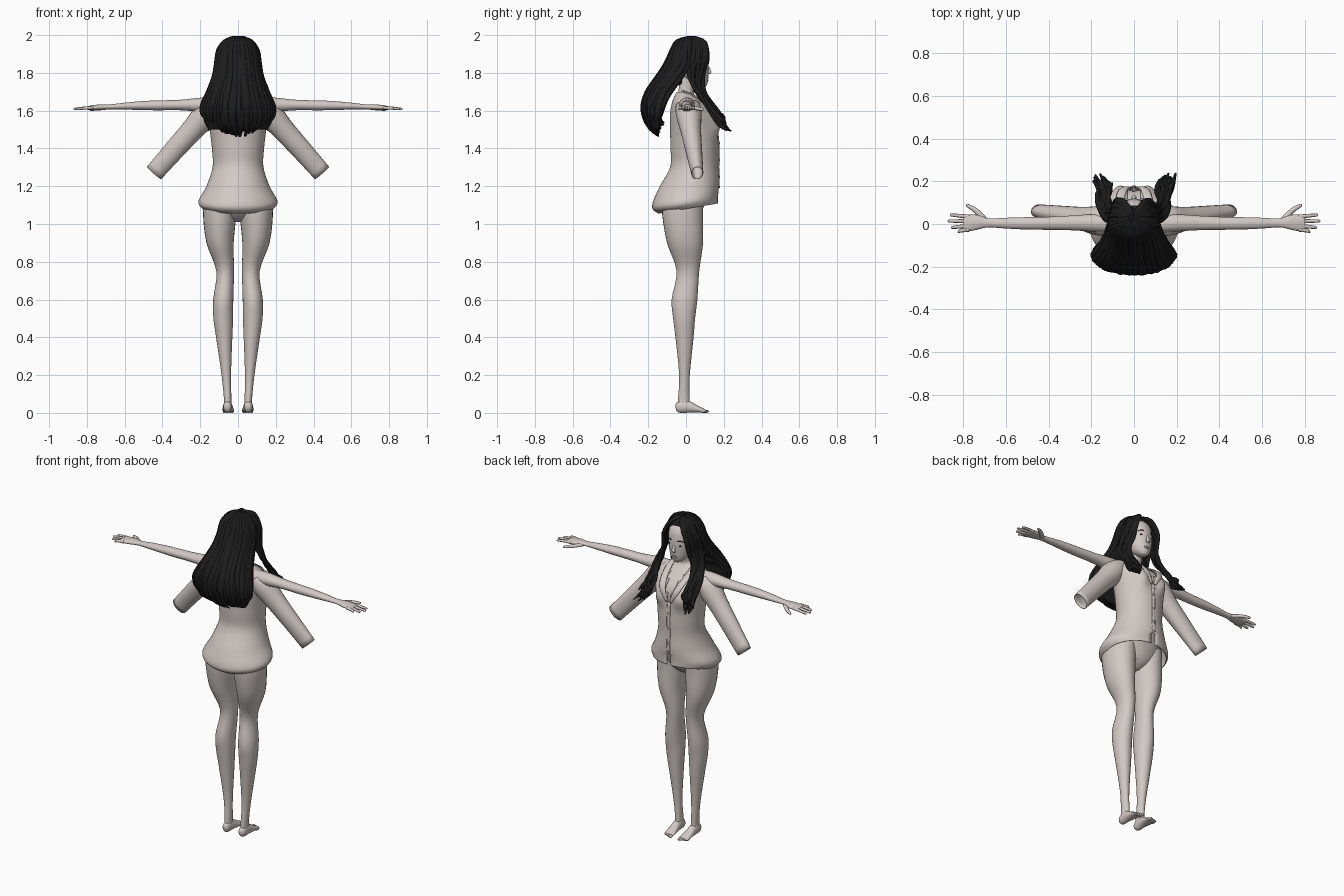
import bpy, bmesh, math, random
from mathutils import Vector

random.seed(4)
if "Cube" in bpy.data.objects:
    bpy.data.objects.remove(bpy.data.objects["Cube"])


def material(name, rgb):
    m = bpy.data.materials.new(name)
    m.use_nodes = True
    m.diffuse_color = (*rgb, 1)
    shader = m.node_tree.nodes["Principled BSDF"]
    shader.inputs["Base Color"].default_value = (*rgb, 1)
    shader.inputs["Roughness"].default_value = 0.7
    return m


IVORY = material("warm_ivory", (0.64, 0.58, 0.55))
BLACK = material("soft_black", (0.012, 0.012, 0.012))
X, Y, Z = Vector((1, 0, 0)), Vector((0, 1, 0)), Vector((0, 0, 1))


def spline(rows, sub):
    """Catmull-Rom interpolation of whole rows (position and radii)."""
    out = []
    for i in range(len(rows) - 1):
        p = [rows[max(i - 1, 0)], rows[i], rows[i + 1], rows[min(i + 2, len(rows) - 1)]]
        for s in range(sub):
            t = s / sub
            out.append([b + t * ((c - a) + t * ((2 * a - 5 * b + 4 * c - d)
                        + t * (3 * b - a - 3 * c + d))) / 2 for a, b, c, d in zip(*p)])
    return out + [list(rows[-1])]


def tube(bm, rows, ref=X, n=16, axis=None, caps=True, sub=4):
    """Loft ellipses along rows of (x, y, z, radius along ref, other radius)."""
    rows = spline(rows, sub)
    pts = [Vector(r[:3]) for r in rows]
    rings = []
    for i, r in enumerate(rows):
        t = axis or (pts[min(i + 1, len(pts) - 1)] - pts[max(i - 1, 0)]).normalized()
        a = (ref - t * ref.dot(t)).normalized()
        b = t.cross(a)
        angles = [math.tau * k / n for k in range(n)]
        rings.append([bm.verts.new(pts[i] + a * r[3] * math.cos(q) + b * r[4] * math.sin(q))
                      for q in angles])
    for lo, hi in zip(rings, rings[1:]):
        for k in range(n):
            bm.faces.new((lo[k], lo[(k + 1) % n], hi[(k + 1) % n], hi[k]))
    if caps:
        bm.faces.new(rings[0][::-1])
        bm.faces.new(rings[-1])


def ball(bm, centre, size):
    made = bmesh.ops.create_uvsphere(bm, u_segments=16, v_segments=10, radius=1)["verts"]
    for v in made:
        v.co = Vector(c + s * q for c, s, q in zip(centre, size, v.co))


def finish(name, bm, mat, mirror=False, thick=0):
    bmesh.ops.recalc_face_normals(bm, faces=bm.faces)
    for f in bm.faces:
        f.smooth = True
    me = bpy.data.meshes.new(name)
    bm.to_mesh(me)
    bm.free()
    me.materials.append(mat)
    ob = bpy.data.objects.new(name, me)
    bpy.context.collection.objects.link(ob)
    if mirror:
        ob.modifiers.new("Mirror", "MIRROR").use_mirror_merge = False
    if thick:
        ob.modifiers.new("Solidify", "SOLIDIFY").thickness = thick
    return ob


def bust(bm):
    for v in bm.verts:
        if v.co.y > 0.03:
            dx, dz = (abs(v.co.x) - 0.075) / 0.042, (v.co.z - 1.52) / 0.055
            v.co.y += 0.03 * math.exp(-dx * dx - dz * dz)


# Jacket body: flared hem, waist, bust, shoulders and open V neck
jacket_rows = [(0, .012, 1.08, .188, .158), (0, -.005, 1.12, .21, .175), (0, .015, 1.2, .167, .16),
               (0, .043, 1.3, .135, .128), (0, .045, 1.4, .138, .127), (0, .04, 1.5, .15, .125),
               (0, .035, 1.58, .165, .12), (0, .015, 1.64, .16, .09), (0, 0, 1.68, .1, .06),
               (0, 0, 1.7, .06, .05)]
bm = bmesh.new()
tube(bm, jacket_rows, n=50, axis=Z, caps=False, sub=6)
bust(bm)
cut = []
for f in bm.faces:
    c = f.calc_center_median()
    if c.y > 0 and (abs(c.x) < 0.33 * (c.z - 1.5) or (abs(c.x) < 0.01 and c.z < 1.16)):
        cut.append(f)
bmesh.ops.delete(bm, geom=cut, context="FACES")
for v in bm.verts:  # hem rises towards the front
    v.co.z += 0.17 * v.co.y * min(max((1.3 - v.co.z) / 0.2, 0), 1)
finish("jacket_body", bm, IVORY, thick=0.004)

# Lapels, front placket and buttons
bm = bmesh.new()
tube(bm, [(.06, -.02, 1.705, .012, .006), (.075, .065, 1.665, .018, .006),
          (.052, .16, 1.585, .02, .006), (.012, .17, 1.5, .008, .005)], n=10)
finish("lapel", bm, IVORY, mirror=True)
bm = bmesh.new()
tube(bm, [(0, .167, 1.5, .012, .004), (0, .173, 1.4, .012, .004), (0, .172, 1.3, .012, .004),
          (0, .175, 1.19, .012, .004)], n=8)
for z in (1.25, 1.34, 1.43):
    ball(bm, (0, 0.177, z), (0.007, 0.004, 0.007))
finish("placket", bm, IVORY)

# Empty sleeves hanging below the raised arms
bm = bmesh.new()
tube(bm, [(.13, .01, 1.63, .065, .045), (.17, .015, 1.58, .068, .068), (.24, .025, 1.5, .055, .06),
          (.33, .04, 1.4, .045, .055), (.445, .06, 1.27, .032, .05)], ref=Y, n=24, caps=False)
finish("sleeve", bm, IVORY, mirror=True, thick=0.004)

# Torso, pelvis and neck under the jacket
bm = bmesh.new()
inner = [(x, y, z, a - 0.01, b - 0.01) for x, y, z, a, b in jacket_rows[3:]]
tube(bm, [(0, -.01, 1.01, .03, .04), (0, -.015, 1.05, .12, .09), (0, -.02, 1.14, .18, .13)]
     + inner + [(0, .005, 1.73, .042, .042), (0, .02, 1.79, .042, .045)], n=40, axis=Z)
bust(bm)
finish("torso", bm, IVORY)

# Legs
bm = bmesh.new()
tube(bm, [(.095, -.015, 1.15, .085, .11), (.097, -.018, 1.05, .088, .108), (.095, -.005, .9, .072, .095),
          (.068, .01, .75, .047, .06), (.078, -.008, .6, .053, .068), (.078, -.01, .5, .052, .058),
          (.073, -.008, .4, .043, .048), (.062, -.008, .2, .025, .028), (.055, -.012, .08, .02, .03),
          (.055, -.01, .03, .021, .035)], n=28, axis=Z)
finish("leg", bm, IVORY, mirror=True)

# Feet and toes
bm = bmesh.new()
tube(bm, [(.055, -.055, .028, .01, .014), (.055, -.04, .03, .021, .029), (.055, 0, .034, .024, .034),
          (.053, .05, .022, .029, .021), (.051, .09, .012, .031, .011), (.05, .1, .01, .027, .008)])
for k in range(5):
    ball(bm, (0.03 + 0.011 * k, 0.106 - 0.005 * k, 0.008), (0.008 - 0.0007 * k, 0.016, 0.008))
finish("foot", bm, IVORY, mirror=True)

# Arms and palms
bm = bmesh.new()
tube(bm, [(.1, 0, 1.62, .045, .045), (.18, .005, 1.63, .042, .04), (.3, .005, 1.63, .034, .028),
          (.42, .003, 1.628, .03, .026), (.5, .003, 1.627, .029, .024), (.6, .004, 1.624, .025, .018),
          (.68, .005, 1.62, .021, .013), (.73, .008, 1.618, .034, .015), (.78, .005, 1.615, .039, .012),
          (.8, .005, 1.614, .034, .008)], ref=Y, n=20)
finish("arm", bm, IVORY, mirror=True)

# Fingers and thumb
bm = bmesh.new()
for base, tip, reach in ((.034, .042, .86), (.013, .014, .87), (-.008, -.016, .855), (-.026, -.036, .825)):
    tube(bm, [(.77, base, 1.615, .01, .009), (.81, (base + tip) / 2, 1.614, .009, .008),
              (reach - .006, tip, 1.609, .007, .006), (reach, tip, 1.608, .003, .003)], ref=Y, n=8)
tube(bm, [(.7, .02, 1.615, .015, .01), (.74, .062, 1.611, .012, .01), (.778, .086, 1.606, .008, .007),
          (.785, .09, 1.605, .003, .003)], ref=Y, n=8)
finish("fingers", bm, IVORY, mirror=True)

# Head with nose and lips
bm = bmesh.new()
tube(bm, [(0, .08, 1.725, .02, .024), (0, .062, 1.75, .048, .053), (0, .042, 1.8, .07, .077),
          (0, .03, 1.86, .08, .088), (0, .02, 1.92, .076, .085), (0, .01, 1.968, .04, .05)], n=28, axis=Z)
tube(bm, [(0, .112, 1.84, .006, .006), (0, .122, 1.815, .009, .009), (0, .124, 1.8, .013, .01),
          (0, .115, 1.793, .008, .006)], n=10, axis=Z)
for z in (1.768, 1.76):
    ball(bm, (0, 0.113, z), (0.018, 0.007, 0.005))
finish("head", bm, IVORY)

# Painted eyes and brows
bm = bmesh.new()
ball(bm, (0.032, 0.108, 1.836), (0.014, 0.004, 0.005))
tube(bm, [(.016, .113, 1.86, .002, .003), (.034, .11, 1.866, .003, .003), (.052, .097, 1.86, .002, .002)],
     ref=Y, n=6)
finish("eye_and_brow", bm, BLACK, mirror=True)

# Hair core; rows are (height, half width, centre y, depth)
hair_rows = [(1.99, .025, .03, .015), (1.97, .072, .015, .065), (1.92, .107, .008, .088),
             (1.85, .118, 0, .112), (1.78, .13, -.04, .118), (1.7, .16, -.1, .112),
             (1.62, .19, -.135, .1), (1.55, .19, -.145, .075), (1.5, .165, -.145, .045),
             (1.465, .13, -.125, .02)]
bm = bmesh.new()
tube(bm, [(0, y, z, w - 0.008, d - 0.004) for z, w, y, d in hair_rows[:-1]], n=40, axis=Z)
for v in bm.verts:
    centre = min(hair_rows, key=lambda r: abs(r[0] - v.co.z))[2]
    if v.co.z < 1.9 and v.co.y > centre:
        v.co.y = centre + (v.co.y - centre) * 0.2
finish("hair_core", bm, BLACK)

# Back locks sweep from crown to curled tips
bm = bmesh.new()
count = 46
for k in range(count):
    q = math.radians(-96 + 192 * k / (count - 1))
    s, c = math.sin(q), math.cos(q)
    grow, phase, lift = random.uniform(0.97, 1.03), random.uniform(0, 6), random.uniform(-0.005, 0.025)
    rows = []
    for i, (z, w, y, d) in enumerate(hair_rows):
        fall = i / (len(hair_rows) - 1)
        wave = 0.006 * fall * math.sin(phase + 1.7 * i)
        end = max(0, fall - 0.6) / 0.4
        fat = 1 - 0.6 * end ** 3
        rows.append((s * w * grow + wave * c, y - c * d * grow + wave * s,
                     z + end * (0.06 * s * s + lift), (0.006 + 0.01 * min(1, 3 * fall)) * fat, 0.007 * fat))
    tube(bm, rows, ref=Vector((c, s, 0)), n=6, sub=3)
finish("hair_back_locks", bm, BLACK)

# Front locks frame the face and fall over the chest
for side, name in ((1, "left"), (-1, "right")):
    bm = bmesh.new()
    for k in range(13):
        u = k / 12
        phase, drop = random.uniform(0, 6), random.uniform(-0.02, 0.03)
        path = [(.008, .045 - .03 * u, 1.988), (.045 + .015 * u, .1 - .06 * u, 1.96),
                (.08 + .025 * u, .112 - .075 * u, 1.88), (.092 + .025 * u, .098 - .08 * u, 1.8),
                (.108 + .035 * u, .085 - .05 * u, 1.73), (.115 + .045 * u, .115 - .03 * u, 1.66),
                (.115 + .055 * u, .165 - .03 * u, 1.6), (.12 + .055 * u, .195 - .02 * u, 1.55 - drop),
                (.125 + .06 * u, .2 + drop, 1.52 - drop)]
        rows = []
        for i, (x, y, z) in enumerate(path):
            wave = 0.0016 * i * math.sin(phase + 1.9 * i)
            fat = 0.3 if i == len(path) - 1 else 1
            rows.append((side * (x + wave), y + wave, z, 0.014 * fat, 0.009 * fat))
        tube(bm, rows, ref=Vector((side, -1, 0)), n=6, sub=3)
    finish(name + "_front_locks", bm, BLACK)
